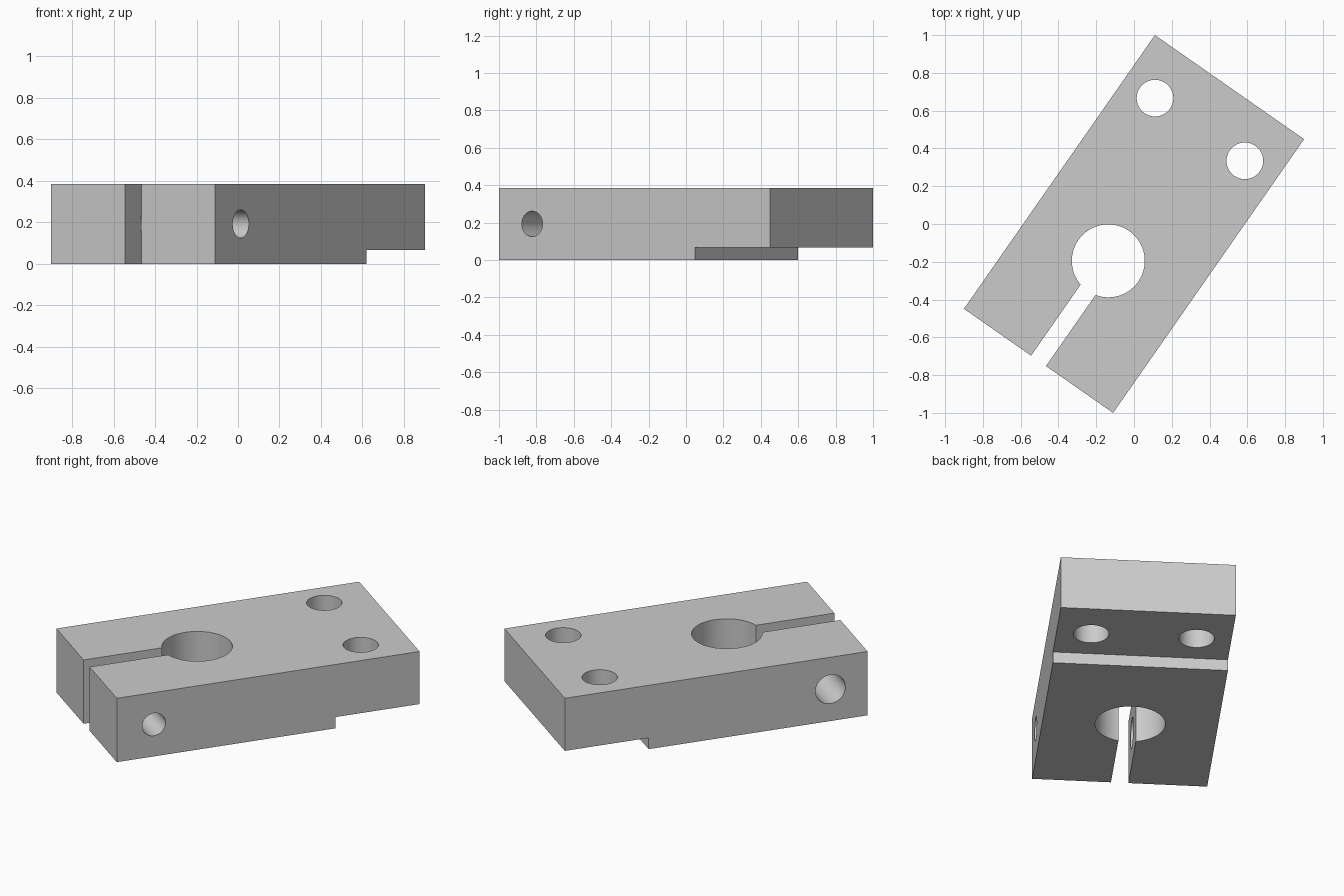
import bpy, math
from mathutils import Matrix

cube = bpy.data.objects.get("Cube")
if cube:
    bpy.data.objects.remove(cube, do_unlink=True)

WIDTH, LENGTH, HEIGHT = 0.963, 1.767, 0.386
TURN = math.radians(-34.9)

grey = bpy.data.materials.new("machined grey")
grey.use_nodes = True
grey.diffuse_color = (0.6, 0.6, 0.6, 1)
grey.node_tree.nodes["Principled BSDF"].inputs["Base Color"].default_value = (0.6, 0.6, 0.6, 1)


def box(name, low, high):
    """Box between two opposite corners."""
    centre = [(a + b) / 2 for a, b in zip(low, high)]
    bpy.ops.mesh.primitive_cube_add(size=1, location=centre)
    ob = bpy.context.object
    ob.name = name
    ob.scale = [b - a for a, b in zip(low, high)]
    bpy.ops.object.transform_apply(location=True, rotation=True, scale=True)
    return ob


def rod(name, radius, depth, centre, rotation=(0, 0, 0)):
    bpy.ops.mesh.primitive_cylinder_add(vertices=64, radius=radius, depth=depth,
                                        location=centre, rotation=rotation)
    ob = bpy.context.object
    ob.name = name
    bpy.ops.object.transform_apply(location=True, rotation=True, scale=True)
    return ob


# Plate
block = box("clamp_block", (-WIDTH / 2, -LENGTH / 2, 0), (WIDTH / 2, LENGTH / 2, HEIGHT))
block.data.materials.append(grey)

# Shaft bore, clamping slot and the step under the back end
bore_y = -0.238
cutters = [
    rod("bore_cutter", 0.193, 1, (0, bore_y, HEIGHT / 2)),
    box("slot_cutter", (-0.048, -1, -0.1), (0.048, bore_y, 0.5)),
    box("step_cutter", (-1, 0.394, -0.1), (1, 1, 0.068)),
]

# Two mounting holes
for side in (-1, 1):
    cutters.append(rod("mounting_hole_cutter", 0.097, 1, (side * 0.29, 0.61, HEIGHT / 2)))

# Clamp screw hole: wide clearance on one jaw, narrow thread on the other
for side, radius in ((-1, 0.087), (1, 0.068)):
    cutters.append(rod("screw_hole_cutter", radius, 0.6, (side * 0.3, -0.667, HEIGHT / 2),
                       (0, math.pi / 2, 0)))

bpy.ops.object.select_all(action="DESELECT")
block.select_set(True)
bpy.context.view_layer.objects.active = block
for cutter in cutters:
    cutter.hide_render = True
    cut = block.modifiers.new("cut", "BOOLEAN")
    cut.operation = "DIFFERENCE"
    cut.solver = "EXACT"
    cut.object = cutter
    bpy.ops.object.modifier_apply(modifier=cut.name)
for cutter in cutters:
    bpy.data.objects.remove(cutter, do_unlink=True)

# Turn the finished block and keep its edges crisp
block.data.transform(Matrix.Rotation(TURN, 4, "Z"))
bpy.ops.object.shade_smooth_by_angle(angle=math.radians(30))
